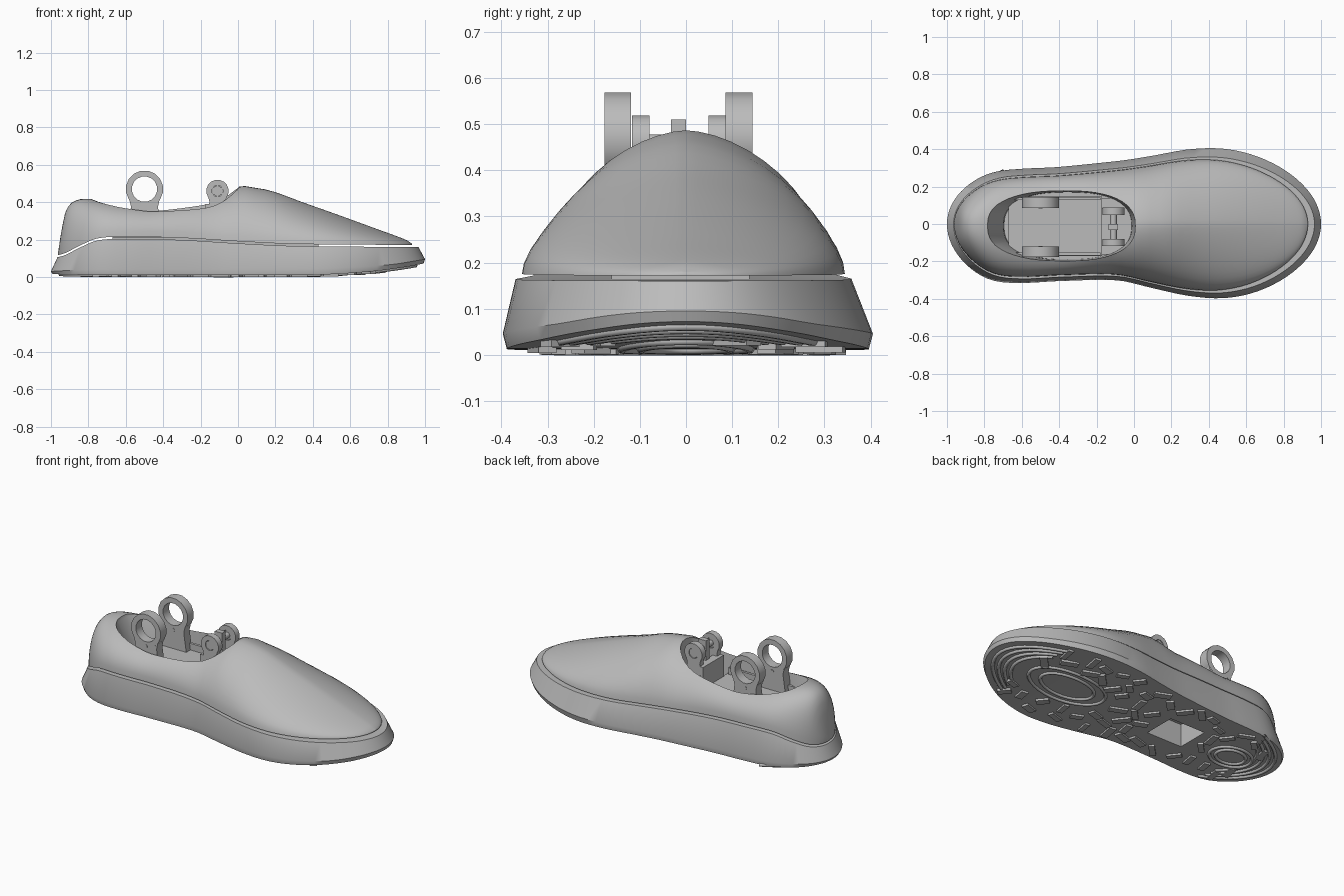
import bpy, bmesh, math, random
from mathutils import Matrix

cube = bpy.data.objects.get("Cube")
if cube:
    bpy.data.objects.remove(cube, do_unlink=True)
random.seed(4)


def material(name, rgb):
    m = bpy.data.materials.new(name)
    m.use_nodes = True
    m.diffuse_color = (*rgb, 1)
    m.node_tree.nodes["Principled BSDF"].inputs["Base Color"].default_value = (*rgb, 1)
    return m


GREY = material("mid grey", (0.5, 0.5, 0.5))


def curve_at(pts, x):
    """Smooth interpolation through (x, value) pairs."""
    if x <= pts[0][0]:
        return pts[0][1]
    for i in range(len(pts) - 1):
        (xa, ya), (xb, yb) = pts[i], pts[i + 1]
        if x <= xb:
            (xp, yp), (xn, yn) = pts[max(i - 1, 0)], pts[min(i + 2, len(pts) - 1)]
            h, t = xb - xa, (x - xa) / (xb - xa)
            ma, mb = (yb - yp) / (xb - xp) * h, (yn - ya) / (xn - xa) * h
            return (ya * (1 + 2 * t) * (1 - t) ** 2 + ma * t * (1 - t) ** 2
                    + yb * t * t * (3 - 2 * t) + mb * t * t * (t - 1))
    return pts[-1][1]


def finish(name, bm, angle=35):
    bmesh.ops.remove_doubles(bm, verts=bm.verts, dist=0.0004)
    bmesh.ops.recalc_face_normals(bm, faces=bm.faces)
    me = bpy.data.meshes.new(name)
    bm.to_mesh(me)
    bm.free()
    ob = bpy.data.objects.new(name, me)
    bpy.context.collection.objects.link(ob)
    me.materials.append(GREY)
    smooth(ob, angle)
    return ob


def smooth(ob, angle):
    bpy.ops.object.select_all(action='DESELECT')
    ob.select_set(True)
    bpy.context.view_layer.objects.active = ob
    bpy.ops.object.shade_smooth_by_angle(angle=math.radians(angle))


def loft(bm, sections):
    """Skin a row of closed sections that have equal point counts."""
    rows = [[bm.verts.new(p) for p in s] for s in sections]
    n = len(rows[0])
    for a, b in zip(rows, rows[1:]):
        for i in range(n):
            bm.faces.new((a[i], a[(i + 1) % n], b[(i + 1) % n], b[i]))
    return rows


def cut(ob, cutter, angle=35):
    mod = ob.modifiers.new("cut", 'BOOLEAN')
    mod.object, mod.operation, mod.solver = cutter, 'DIFFERENCE', 'EXACT'
    bpy.context.view_layer.objects.active = ob
    bpy.ops.object.modifier_apply(modifier=mod.name)
    bpy.data.objects.remove(cutter, do_unlink=True)
    smooth(ob, angle)


def add_box(bm, centre, size, turn=0):
    m = Matrix.Translation(centre) @ Matrix.Rotation(turn, 4, 'Z') @ Matrix.Diagonal((*size, 1))
    bmesh.ops.create_cube(bm, size=1, matrix=m)


# Footprint: side widths relative to a unit circle, and edge heights
LEFT = [(-1, .47), (-.8, .433), (-.6, .369), (-.4, .333), (-.1, .337), (.1, .367),
        (.3, .419), (.5, .462), (.7, .483), (1, .49)]
RIGHT = [(-1, .5), (-.8, .475), (-.6, .394), (-.4, .333), (-.1, .302), (.1, .345),
         (.3, .404), (.5, .456), (.7, .483), (1, .49)]
SOLE_TOP = [(-1, .1), (-.93, .115), (-.85, .155), (-.75, .196), (-.6, .204), (-.3, .198),
            (0, .18), (.3, .166), (1, .16)]
SOLE_MID = [(-1, .03), (-.8, .04), (.4, .045), (.8, .065), (1, .095)]
SOLE_LOW = [(-1, .016), (-.85, .012), (.4, .012), (.7, .028), (.9, .053), (1, .072)]
RIDGE = [(-.962, .13), (-.945, .24), (-.92, .355), (-.87, .408), (-.78, .417), (-.6, .396),
         (-.45, .385), (-.2, .422), (-.1, .445), (-.03, .474), (.01, .488), (.08, .479),
         (.18, .46), (.35, .398), (.5, .345), (.75, .254), (.9, .198), (.93, .178)]
FULLNESS = [(-1, 2), (-.75, 2.15), (-.4, 2.4), (0, 1.65), (.35, 1.42), (.93, 1.5)]


def half(side, u):
    return curve_at(side, u) * math.sqrt(max(0, 1 - u * u))


# Sole: bottom, widest line and top edge, closed across
N = 56
sections = []
for k in range(N + 1):
    u = -math.cos(math.pi * k / N)
    l, r = half(LEFT, u), half(RIGHT, u)
    top = (u * .965, curve_at(SOLE_TOP, u * .965))
    low = (u * .992, curve_at(SOLE_LOW, u))
    mid = (u, curve_at(SOLE_MID, u))
    sections.append([(top[0], l * .885, top[1]), (mid[0], l, mid[1]), (low[0], l * .978, low[1]),
                     (low[0], -r * .978, low[1]), (mid[0], -r, mid[1]), (top[0], -r * .93, top[1])])
bm = bmesh.new()
loft(bm, sections)
sole = finish("sole", bm)
bm = bmesh.new()
add_box(bm, (-.3, 0, .07), (.24, .2, .16))
cut(sole, finish("recess_cutter", bm))

# Upper: domed sections from heel to toe
sections = []
for k in range(N + 1):
    u = -math.cos(math.pi * k / N)
    x = u * .946 - .016
    base = curve_at(SOLE_TOP, x) + .011
    high = max(curve_at(RIDGE, x) - base, .002)
    e = 2 / curve_at(FULLNESS, x)
    row = []
    for j in range(25):
        a = math.pi * j / 24
        c, s = math.cos(a), max(math.sin(a), 0)
        w = half(LEFT, u) * .85 if c > 0 else half(RIGHT, u) * .895
        # Keep the crown rounded where the flanks lean in
        row.append((x, math.copysign(abs(c) ** max(e * .95, .8), c) * w, base + high * s ** min(e, 1.08)))
    sections.append(row)
bm = bmesh.new()
loft(bm, sections)
upper = finish("upper", bm, 50)

# Foot opening, narrowing downwards
bm = bmesh.new()
rings = []
for z, back, front, wide in ((.1, -.68, -.02, .175), (.25, -.7, -.01, .182), (.4, -.78, .005, .19),
                             (.6, -.82, .01, .195)):
    ring = []
    for j in range(48):
        a = math.tau * j / 48
        c, s = math.cos(a), math.sin(a)
        ring.append(((back + front) / 2 + math.copysign(abs(c) ** .8, c) * (front - back) / 2,
                     -.01 + math.copysign(abs(s) ** .8, s) * wide, z))
    rings.append(ring)
rows = loft(bm, rings)
bm.faces.new(rows[0])
bm.faces.new(rows[-1])
cut(upper, finish("opening_cutter", bm), 50)

# Insole joining the sole and upper
bm = bmesh.new()
add_box(bm, (-.12, -.012, .185), (1.1, .3, .05))
finish("insole", bm)

# Foot plate with low side rails and a front bracket
bm = bmesh.new()
add_box(bm, (-.42, -.012, .235), (.5, .32, .05))
for y in (.135, -.16):
    add_box(bm, (-.42, y, .27), (.48, .016, .06))
add_box(bm, (-.15, -.015, .31), (.05, .2, .16))
finish("foot_plate", bm)


def eye_lug(name, x, y, z, radius, hole, thick, foot, foot_half):
    """Upright ring on a waisted stem, lying in the xz plane."""
    n = 16
    outer, inner = [], []
    for j in range(n):
        a = math.tau * (j + .5) / n - math.pi / 2
        dx, dz = math.cos(a), math.sin(a)
        outer.append((x + dx * radius, z + dz * radius))
        inner.append((x + dx * hole, z + dz * hole))
    bm = bmesh.new()
    y0, y1 = y - thick / 2, y + thick / 2
    loft(bm, [[(p[0], yy, p[1]) for p in ring]
              for ring, yy in ((inner, y0), (outer, y0), (outer, y1), (inner, y1), (inner, y0))])
    stem = [(x - radius * .8, z - radius * .6), (x - radius * .72, z - radius * .95), (x - foot_half, foot),
            (x + foot_half, foot), (x + radius * .72, z - radius * .95), (x + radius * .8, z - radius * .6),
            (x + hole * .6, z - hole * .95), (x, z - hole * 1.08), (x - hole * .6, z - hole * .95)]
    rows = loft(bm, [[(p[0], yy, p[1]) for p in stem] for yy in (y0 + .001, y1 - .001)])
    for row in rows:
        bm.faces.new(row)
    finish(name, bm)


def peg(name, x, y, z, radius, length, sides=12):
    bm = bmesh.new()
    m = Matrix.Translation((x, y, z)) @ Matrix.Rotation(math.pi / 2, 4, 'X')
    bmesh.ops.create_cone(bm, cap_ends=True, segments=sides, radius1=radius, radius2=radius, depth=length, matrix=m)
    finish(name, bm)


# Ankle rings, their small bolts, and the front clevis
for side, y, yc in (("left", .115, .068), ("right", -.148, -.098)):
    eye_lug(side + "_ankle_ring", -.5, y, .47, .1, .068, .058, .25, .09)
    peg(side + "_ankle_bolt", -.5, y, .375, .011, .062)
    eye_lug(side + "_clevis_ring", -.11, yc, .46, .06, .03, .038, .24, .05)
    peg(side + "_clevis_bolt", -.11, yc, .46, .031, .03, 6)
peg("clevis_rod", -.11, -.015, .46, .018, .15)
bm = bmesh.new()
add_box(bm, (-.11, -.016, .42), (.05, .032, .18))
finish("clevis_centre", bm)

# Tread blocks scattered clear of the recess and the two ovals
OVALS = ((.48, 0, .25, .14), (-.7, -.01, .13, .1))
bm = bmesh.new()
placed = []
for _ in range(3000):
    x, v = random.uniform(-.82, .74), random.uniform(-.8, .8)
    y = v * half(LEFT if v > 0 else RIGHT, x)
    if abs(x + .3) < .19 and abs(y) < .17:
        continue
    if any(((x - ox) / (a + .05)) ** 2 + ((y - oy) / (b + .05)) ** 2 < 1 for ox, oy, a, b in OVALS):
        continue
    if any((x - px) ** 2 + (y - py) ** 2 < .0075 for px, py in placed):
        continue
    placed.append((x, y))
    add_box(bm, (x, y, curve_at(SOLE_LOW, x)), (random.uniform(.07, .11), random.uniform(.03, .045), .022),
            random.choice((-.9, -.4, .3, .8, 1.4)))
finish("tread_blocks", bm)


def ridge(name, points, closed=False):
    cu = bpy.data.curves.new(name, 'CURVE')
    cu.dimensions, cu.bevel_depth, cu.bevel_resolution = '3D', .01, 1
    sp = cu.splines.new('POLY')
    sp.points.add(len(points) - 1)
    sp.use_cyclic_u = closed
    for p, (x, y) in zip(sp.points, points):
        p.co = (x, y, curve_at(SOLE_LOW, x) - .001, 1)
    ob = bpy.data.objects.new(name, cu)
    cu.materials.append(GREY)
    bpy.context.collection.objects.link(ob)


# Tread ovals and the curved ridges at toe and heel
for ox, oy, a, b in OVALS:
    for s in (1, .7):
        ridge("tread_oval", [(ox + a * s * math.cos(math.tau * j / 32), oy + b * s * math.sin(math.tau * j / 32))
                             for j in range(32)], True)
for end, name in ((1, "toe_ridge"), (-1, "heel_ridge")):
    for i in range(4):
        s = .95 - .04 * i
        ridge(name, [(end * s * math.cos(t / 12), s * .44 * math.sin(t / 12)) for t in range(-9 + i, 10 - i)])
